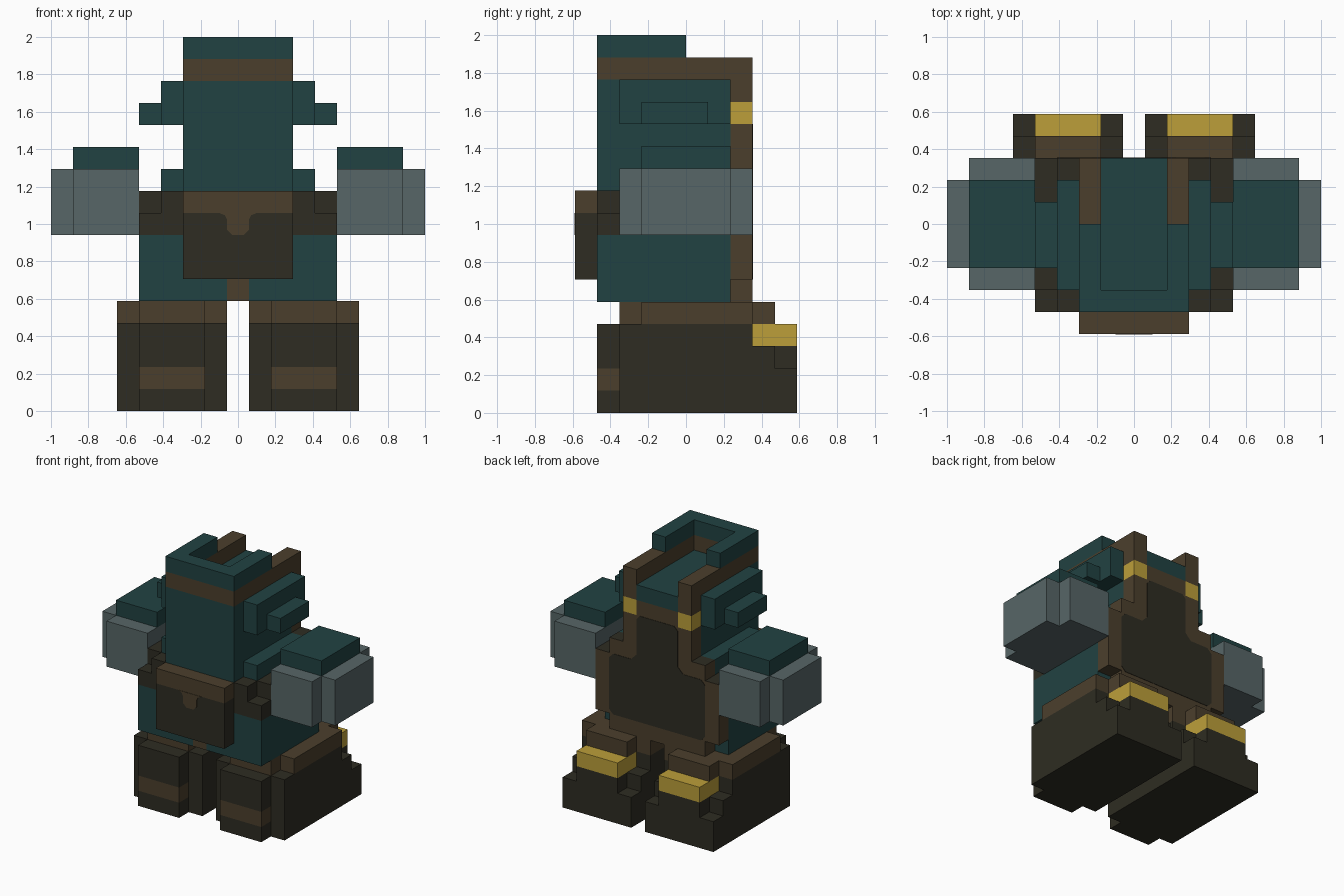
import bpy, bmesh
from mathutils import Vector

if "Cube" in bpy.data.objects:
    bpy.data.objects.remove(bpy.data.objects["Cube"])

U = 2 / 34  # half a block; all part sizes below are in this unit


def make_material(name, hex_code):
    def lin(i):
        c = int(hex_code[i:i + 2], 16) / 255
        return c / 12.92 if c <= 0.04045 else ((c + 0.055) / 1.055) ** 2.4
    m = bpy.data.materials.new(name)
    m.use_nodes = True
    col = (lin(0), lin(2), lin(4), 1)
    m.diffuse_color = col
    m.node_tree.nodes["Principled BSDF"].inputs["Base Color"].default_value = col
    return m


TEAL = make_material("dark teal cloth", "214242")
BROWN = make_material("brown leather", "4B3F2C")
DARK = make_material("dark leather", "2E2C22")
GREY = make_material("grey glove", "576667")
GOLD = make_material("gold metal", "BC9F3A")


def finish(name, bm, mats):
    bmesh.ops.recalc_face_normals(bm, faces=bm.faces)
    me = bpy.data.meshes.new(name)
    bm.to_mesh(me)
    bm.free()
    for m in mats:
        me.materials.append(m)
    ob = bpy.data.objects.new(name, me)
    bpy.context.collection.objects.link(ob)
    return ob


def box(name, mat, x, y, z, top=None):
    """Box from three (low, high) ranges, with an optional second colour on top."""
    bm = bmesh.new()
    bmesh.ops.create_cube(bm, size=1)
    for v in bm.verts:
        v.co = Vector([(r[0] if c < 0 else r[1]) * U for c, r in zip(v.co, (x, y, z))])
    bm.normal_update()
    if top:
        for f in bm.faces:
            f.material_index = int(f.normal.z > 0.5)
    return finish(name, bm, [mat, top] if top else [mat])


def pair(name, mat, x, y, z, top=None):
    """The same box on both sides of the body."""
    box("left_" + name, mat, x, y, z, top)
    box("right_" + name, mat, (-x[1], -x[0]), y, z, top)


def plate(name, mat, half, y, depth):
    """Thin mirrored plate from half an outline in x and z."""
    pts = half + [(-px, pz) for px, pz in reversed(half)]
    bm = bmesh.new()
    f = bm.faces.new([bm.verts.new((px * U, y * U, pz * U)) for px, pz in pts])
    ext = bmesh.ops.extrude_face_region(bm, geom=[f])["geom"]
    for v in ext:
        if isinstance(v, bmesh.types.BMVert):
            v.co.y += depth
    return finish(name, bm, [mat])


# Boots
pair("boot_body", DARK, (1, 11), (-6, 6), (0, 8))
pair("boot_instep", DARK, (1, 11), (6, 8), (0, 6))
pair("boot_toe_sole", DARK, (1, 11), (8, 10), (0, 4))
pair("boot_toe", DARK, (3, 9), (8, 10), (4, 6))
pair("boot_toe_cap", GOLD, (3, 9), (6, 10), (6, 8))
pair("boot_heel_base", DARK, (3, 9), (-8, -6), (0, 2))
pair("boot_heel_band", BROWN, (3, 9), (-8, -6), (2, 4))
pair("boot_heel_top", DARK, (3, 9), (-8, -6), (4, 8))
pair("boot_cuff", BROWN, (3, 9), (-6, 8), (8, 10))
pair("boot_cuff_outer", BROWN, (9, 11), (-4, 6), (8, 10))
pair("boot_cuff_inner", BROWN, (1, 3), (-4, 6), (8, 10))

# Lower torso with a strap between the legs
pair("hip", TEAL, (1, 9), (-8, 4), (10, 12))
box("crotch_strap", BROWN, (-1, 1), (-8, 4), (10, 12))
box("lower_torso", TEAL, (-9, 9), (-8, 4), (12, 16))

# Belt and waist
box("belt_front", DARK, (-9, 9), (-8, -6), (16, 18))
box("belt_front_upper", DARK, (-7, 7), (-8, -6), (18, 20))
pair("belt_side", DARK, (7, 9), (-6, 4), (16, 20))
box("waist", TEAL, (-7, 7), (-6, 4), (16, 22))

# Pouch with flap and clasp tongue
box("pouch", DARK, (-5, 5), (-10, -8), (12, 18))
box("pouch_flap", BROWN, (-5, 5), (-10, -8), (18, 20))
plate("pouch_clasp", BROWN,
      [(1.7, 18), (1.2, 17.8), (1, 17.4), (1, 16.5), (0.5, 16)], -10, -0.003)

# Head and hood
box("head_front", TEAL, (-5, 5), (-8, -6), (20, 30))
box("head", TEAL, (-5, 5), (-6, 4), (22, 30))
box("hood_band_front", BROWN, (-5, 5), (-8, -6), (30, 32))
pair("hood_band_side", BROWN, (3, 5), (-6, 6), (30, 32))
box("hood_rim_front", TEAL, (-5, 5), (-8, -6), (32, 34))
pair("hood_rim_side", TEAL, (3, 5), (-6, 0), (32, 34))
pair("ear", TEAL, (5, 7), (-6, 4), (26, 30))
pair("ear_tip", TEAL, (7, 9), (-4, 2), (26, 28))

# Apron with shoulder straps and buckles
box("apron_hem", BROWN, (-7, 7), (4, 6), (10, 12))
box("apron_skirt", BROWN, (-9, 9), (4, 6), (12, 20), top=DARK)
box("apron_waist", BROWN, (-7, 7), (4, 6), (20, 22), top=DARK)
box("apron_bib", BROWN, (-5, 5), (4, 6), (22, 26))
box("apron_bib_top", BROWN, (-3, 3), (4, 6), (26, 28))
box("collar", TEAL, (-3, 3), (4, 6), (28, 30))
pair("strap_buckle", GOLD, (3, 5), (4, 6), (26, 28))
pair("shoulder_strap", BROWN, (3, 5), (4, 6), (28, 30))
plate("apron_panel", DARK,
      [(2.5, 26), (3, 25.5), (3, 20.8), (3.8, 20), (6.4, 20), (7, 19.4),
       (7, 12.6), (6.4, 12)], 6, 0.003)

# Arms and gloves
pair("glove", GREY, (9, 15), (-6, 6), (16, 22))
pair("glove_knuckles", GREY, (15, 17), (-4, 4), (16, 22))
pair("sleeve", TEAL, (9, 15), (-4, 4), (22, 24))
